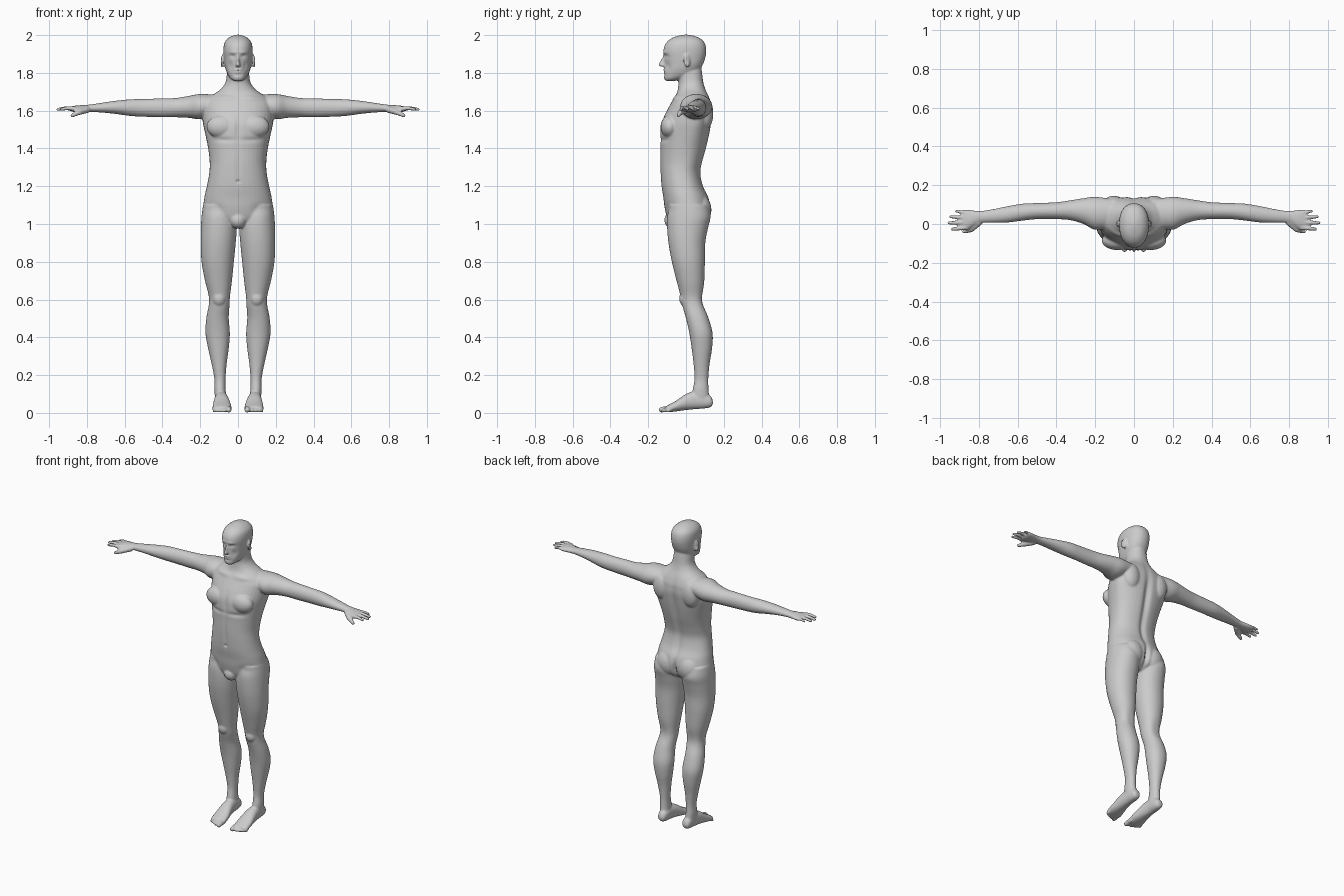
import bpy, bmesh, math
from mathutils import Vector, Matrix

skin = bpy.data.materials.new("plain grey")
skin.diffuse_color = (0.6, 0.6, 0.6, 1)
bm = bmesh.new()
SEG = 40


def smooth_rows(rows, steps=4):
    """Catmull-Rom interpolation between section rows."""
    out, n = [], len(rows)
    for i in range(n - 1):
        a, b, c, d = (rows[max(i - 1, 0)], rows[i], rows[i + 1], rows[min(i + 2, n - 1)])
        for s in range(steps):
            t = s / steps
            out.append([0.5 * (2 * q + (r - p) * t + (2 * p - 5 * q + 4 * r - w) * t * t
                               + (3 * q - p - 3 * r + w) * t ** 3)
                        for p, q, r, w in zip(a, b, c, d)])
    return out + [list(rows[-1])]


def loft(rows, place, power=2.2):
    """Rows: station, a min, a max, b min, b max, b of widest point."""
    rings = []
    for t, a0, a1, b0, b1, bc in smooth_rows(rows):
        ring = []
        for k in range(SEG):
            w = 2 * math.pi * k / SEG
            c, s = math.cos(w), math.sin(w)
            ca = math.copysign(abs(c) ** (2 / power), c)
            sb = math.copysign(abs(s) ** (2 / power), s)
            a = (a0 + a1) / 2 + ca * (a1 - a0) / 2
            b = bc + sb * ((b1 - bc) if s > 0 else (bc - b0))
            ring.append(bm.verts.new(place(t, a, b)))
        rings.append(ring)
    for r0, r1 in zip(rings, rings[1:]):
        for k in range(SEG):
            j = (k + 1) % SEG
            bm.faces.new((r0[k], r0[j], r1[j], r1[k]))
    bm.faces.new(rings[0][::-1])
    bm.faces.new(rings[-1])


def mid(rows):
    return [(*r, (r[3] + r[4]) / 2) for r in rows]


def wide(rows):
    return [(z, -w, w, f, b, c) for z, w, f, b, c in rows]


def ball(loc, scale, rot=0):
    m = Matrix.Translation(loc) @ Matrix.Rotation(rot, 4, 'Z') @ Matrix.Diagonal((*scale, 1))
    bmesh.ops.create_uvsphere(bm, u_segments=20, v_segments=14, radius=1, matrix=m)


def digit(points, radii):
    """Rounded chain used for fingers and toes."""
    pts = [Vector(p) for p in points]
    for p, r in zip(pts, radii):
        ball(p, (r, r, r))
    for p, q, r0, r1 in zip(pts, pts[1:], radii, radii[1:]):
        d = q - p
        m = Matrix.Translation((p + q) / 2) @ d.to_track_quat('Z', 'Y').to_matrix().to_4x4()
        bmesh.ops.create_cone(bm, cap_ends=True, segments=16, radius1=r0, radius2=r1,
                              depth=d.length, matrix=m)


def upright(t, a, b):
    return (a, b, t)


# Torso and neck: z, half width, front y, back y, y of widest point
loft(wide([
    (.985, .05, -.06, .06, 0), (1.02, .13, -.095, .11, 0), (1.08, .18, -.112, .128, .01),
    (1.14, .178, -.12, .12, 0), (1.2, .165, -.13, .092, -.01), (1.27, .152, -.135, .078, -.02),
    (1.33, .15, -.137, .088, -.01), (1.4, .158, -.136, .108, 0), (1.47, .172, -.137, .124, .02),
    (1.53, .185, -.132, .134, .04), (1.58, .19, -.112, .14, .05), (1.63, .19, -.085, .137, .05)]),
    upright)
loft(wide([
    (1.6, .19, -.1, .138, .05), (1.63, .19, -.085, .137, .05), (1.665, .165, -.065, .126, .045),
    (1.69, .125, -.05, .115, .04), (1.715, .09, -.043, .103, .035), (1.75, .066, -.04, .092, .03),
    (1.8, .058, -.045, .085, .02), (1.84, .05, -.04, .08, .02)]), upright)

# Head
loft(wide([
    (1.757, .02, -.106, -.06, -.085), (1.768, .038, -.115, -.02, -.065), (1.79, .054, -.116, .04, -.03),
    (1.82, .066, -.115, .075, -.01), (1.85, .072, -.113, .092, 0), (1.88, .075, -.115, .102, 0),
    (1.91, .077, -.12, .107, 0), (1.94, .076, -.115, .105, 0), (1.965, .069, -.1, .095, 0),
    (1.985, .051, -.073, .072, 0), (1.996, .03, -.042, .042, 0), (2.002, .008, -.012, .012, 0)]),
    upright)

# Nose
loft(wide([
    (1.898, .009, -.12, -.09, -.1), (1.88, .009, -.127, -.09, -.1), (1.855, .011, -.141, -.09, -.1),
    (1.842, .015, -.147, -.09, -.1), (1.833, .013, -.136, -.09, -.1)]), upright, 2)
# Lips
ball((0, -.112, 1.815), (.022, .01, .005))
ball((0, -.111, 1.805), (.019, .01, .005))

leg = mid([
    (1.1, .02, .185, -.095, .115), (1.04, .01, .193, -.1, .13), (.98, .006, .196, -.1, .117),
    (.9, .012, .197, -.093, .102), (.8, .022, .193, -.075, .1), (.7, .032, .175, -.05, .097),
    (.62, .042, .155, -.03, .09), (.57, .045, .155, -.02, .095), (.5, .049, .168, 0, .12),
    (.42, .043, .172, .018, .141), (.34, .049, .158, .03, .138), (.26, .06, .14, .04, .125),
    (.18, .066, .125, .045, .118), (.12, .065, .125, .035, .12), (.06, .06, .12, .03, .125)])
foot = mid([
    (.142, .075, .105, .045, .065), (.13, .064, .115, .03, .09), (.1, .058, .12, .024, .105),
    (.05, .055, .123, .02, .115), (.0, .046, .128, .015, .1), (-.05, .036, .134, .008, .066),
    (-.09, .034, .134, .004, .044), (-.108, .04, .125, .006, .034)])
arm = mid([
    (.12, -.02, .13, 1.58, 1.685), (.2, -.03, .14, 1.555, 1.688), (.26, 0, .133, 1.562, 1.678),
    (.33, .02, .122, 1.565, 1.667), (.4, .025, .112, 1.565, 1.665), (.5, .025, .108, 1.568, 1.662),
    (.57, .018, .105, 1.572, 1.66), (.65, .008, .092, 1.583, 1.652), (.72, .006, .078, 1.59, 1.642),
    (.78, .006, .068, 1.593, 1.633), (.81, 0, .068, 1.593, 1.63), (.85, -.025, .073, 1.592, 1.628),
    (.875, -.03, .074, 1.594, 1.624), (.89, -.025, .07, 1.6, 1.62)])

for s in (-1, 1):
    loft(leg, lambda t, a, b: (s * a, b, t), 2.1)
    loft(foot, lambda t, a, b: (s * a, t, b))
    loft(arm, lambda t, a, b: (s * t, a, b), 2)
    # Fingers, then thumb
    for y0, y1, tip, r in ((-.02, -.026, .937, .0105), (.007, .006, .954, .011),
                           (.033, .037, .946, .0105), (.059, .066, .918, .009)):
        digit([(s * .865, y0, 1.61), (s * (.865 + tip) / 2, (y0 + y1) / 2, 1.613),
               (s * tip, y1, 1.607)], (r + .002, r, r - .002))
    digit([(s * .8, .008, 1.605), (s * .84, -.028, 1.592), (s * .877, -.04, 1.575)],
          (.018, .015, .01))
    # Toes
    for i in range(5):
        r = .015 if i == 0 else .0115 - .0006 * i
        x = (.049, .075, .094, .111, .126)[i]
        digit([(s * x, -.08, .022), (s * x, -.112 + .008 * i, .02),
               (s * x, -.13 + .0085 * i, r + .001)], (r, r, r))
    # Ear, shoulder blade, buttock, chest muscle, kneecap
    ball((s * .082, .004, 1.865), (.006, .02, .034), s * .35)
    ball((s * .085, .006, 1.845), (.008, .012, .016))
    ball((s * .105, .1, 1.585), (.06, .045, .085))
    ball((s * .075, .07, 1.075), (.078, .065, .085))
    ball((s * .085, -.085, 1.515), (.082, .05, .062))
    ball((s * .1, -.008, .605), (.035, .028, .04))
    # Eyeball
    ball((s * .031, -.096, 1.884), (.013, .012, .011))
# Groin
ball((0, -.07, 1.02), (.045, .045, .045))

bmesh.ops.recalc_face_normals(bm, faces=bm.faces)
mesh = bpy.data.meshes.new("body")
bm.to_mesh(mesh)
bm.free()
body = bpy.data.objects.new("body", mesh)
bpy.context.collection.objects.link(body)
bpy.context.view_layer.objects.active = body
body.select_set(True)

# Fuse all parts into one skin
remesh = body.modifiers.new("fuse", 'REMESH')
remesh.mode = 'VOXEL'
remesh.voxel_size = .0055
soften = body.modifiers.new("soften", 'SMOOTH')
soften.factor, soften.iterations = .5, 5
for m in ("fuse", "soften"):
    bpy.ops.object.modifier_apply(modifier=m)

# Mirrored soft sculpt strokes: centre, radius, height along normal
strokes = [
    ((0, .13, 1.45), (.022, .06, .17), -.016),      # spine
    ((0, .09, 1.24), (.02, .05, .12), -.01),        # lower spine
    ((0, .12, 1.06), (.013, .07, .06), -.02),       # buttock cleft
    ((0, -.135, 1.5), (.014, .04, .07), -.007),     # breastbone
    ((.08, -.13, 1.445), (.07, .04, .013), -.006),  # under chest
    ((0, -.135, 1.3), (.012, .03, .1), -.004),      # belly line
    ((0, -.13, 1.225), (.009, .03, .008), -.008),   # navel
    ((.12, -.08, 1.08), (.05, .05, .03), -.006),    # groin crease
    ((.07, -.06, 1.665), (.05, .05, .014), .006),   # collar bone
    ((.033, -.11, 1.888), (.019, .025, .011), -.006),  # eye socket
    ((.028, -.12, 1.908), (.024, .02, .007), .004),    # brow
    ((.04, -.1, 1.835), (.014, .03, .022), -.005),     # cheek hollow
    ((0, -.12, 1.81), (.022, .02, .0035), -.004),      # mouth
    ((0, -.115, 1.79), (.025, .02, .006), -.003),      # under lip
    ((.1, .1, .6), (.03, .03, .05), -.006),            # back of knee
]
normals = [v.normal.copy() for v in body.data.vertices]
for v, n in zip(body.data.vertices, normals):
    p = v.co.copy()
    for c, r, h in strokes:
        dz = (p.z - c[2]) / r[2]
        if abs(dz) < 3:
            d = dz * dz + ((abs(p.x) - c[0]) / r[0]) ** 2 + ((p.y - c[1]) / r[1]) ** 2
            if d < 9:
                v.co += n * h * math.exp(-d)

body.data.materials.clear()
body.data.materials.append(skin)
bpy.ops.object.shade_smooth()
